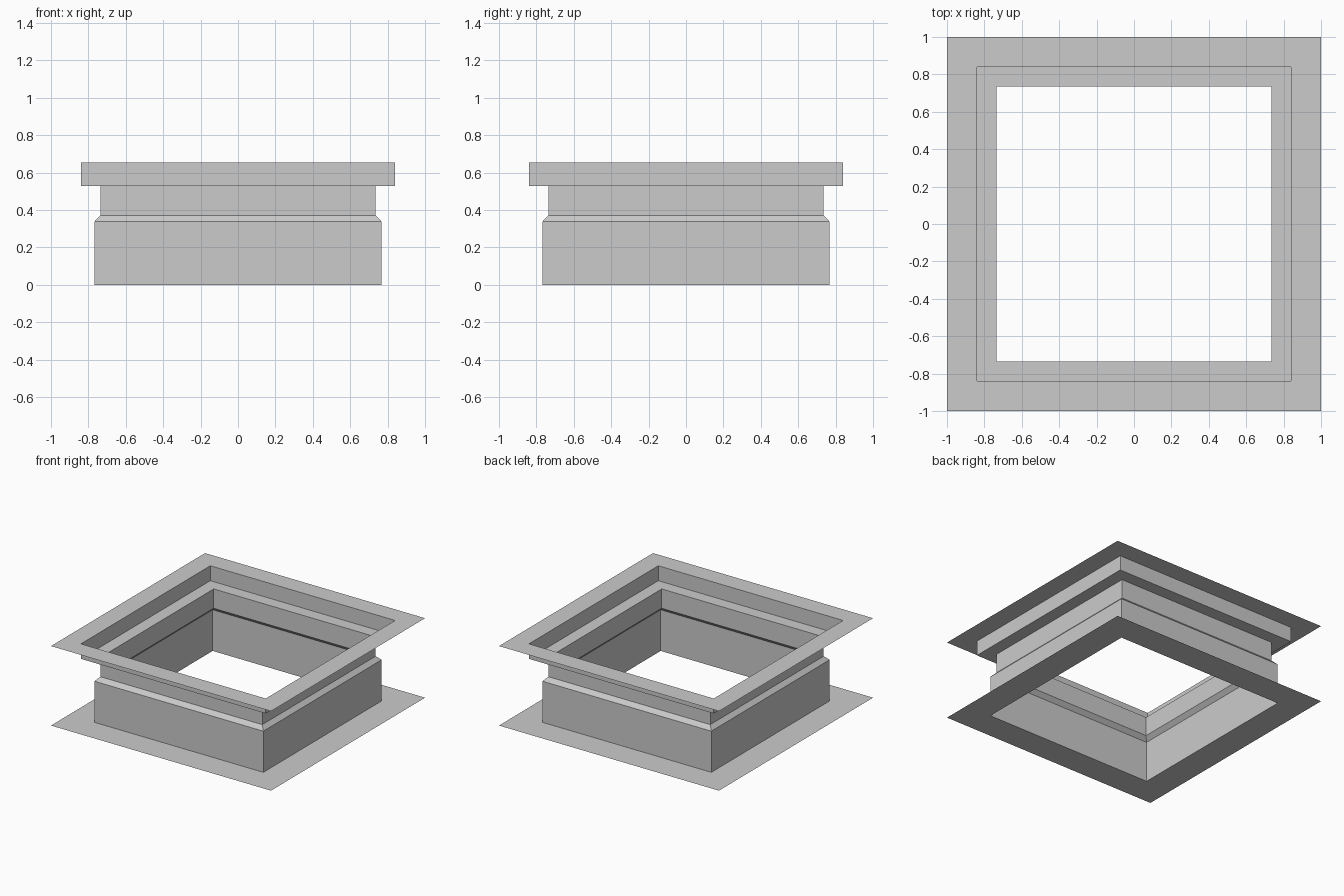
import bpy
import bmesh

if "Cube" in bpy.data.objects:
    bpy.data.objects.remove(bpy.data.objects["Cube"])

grey = bpy.data.materials.new("light_grey_metal")
grey.diffuse_color = (0.6, 0.6, 0.6, 1)
grey.use_nodes = True
grey.node_tree.nodes["Principled BSDF"].inputs["Base Color"].default_value = grey.diffuse_color

CORNERS = ((-1, -1), (1, -1), (1, 1), (-1, 1))


def square_sheet(name, profile):
    """Sweep a (half width, height) profile around a square as thin sheet."""
    bm = bmesh.new()
    rings = [[bm.verts.new((cx * r, cy * r, z)) for cx, cy in CORNERS]
             for r, z in profile]
    for low, high in zip(rings, rings[1:]):
        for i in range(4):
            j = (i + 1) % 4
            bm.faces.new((low[i], low[j], high[j], high[i]))
    mesh = bpy.data.meshes.new(name)
    bm.to_mesh(mesh)
    bm.free()
    mesh.materials.append(grey)
    obj = bpy.data.objects.new(name, mesh)
    bpy.context.collection.objects.link(obj)
    return obj


# Flat mounting flange on the ground
square_sheet("base_flange", [(1.0, 0.0), (0.768, 0.0)])
# Lower wall with sloped shoulder and narrower neck
square_sheet("curb_wall", [(0.768, 0.0), (0.768, 0.338),
                           (0.736, 0.371), (0.736, 0.53)])
# Ledge stepping out to the upper rim wall
square_sheet("upper_rim", [(0.736, 0.53), (0.84, 0.53), (0.84, 0.653)])
# Flat flange around the top opening
square_sheet("top_flange", [(0.84, 0.653), (1.0, 0.653)])
